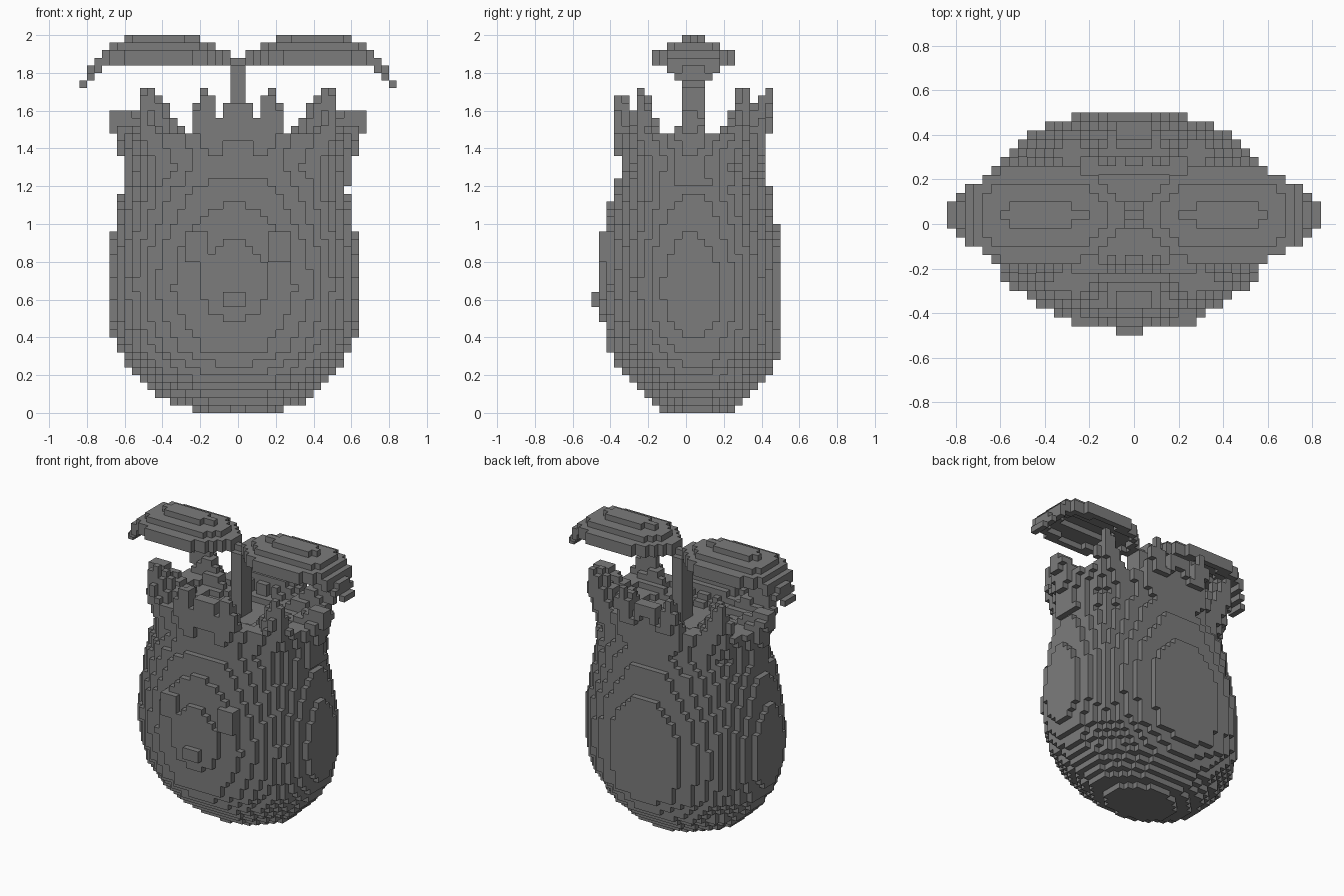
import bpy, bmesh, math

V = 0.04  # cube size
if "Cube" in bpy.data.objects:
    bpy.data.objects.remove(bpy.data.objects["Cube"], do_unlink=True)

grey = bpy.data.materials.new("plain_grey")
grey.use_nodes = True
colour = (0.2, 0.2, 0.2, 1)
grey.diffuse_color = colour
grey.node_tree.nodes["Principled BSDF"].inputs["Base Color"].default_value = colour

SIDES = [(1, 0, 0), (-1, 0, 0), (0, 1, 0), (0, -1, 0), (0, 0, 1), (0, 0, -1)]


def build_cubes(name, inside):
    """Fill the grid with cubes wherever inside(x, y, z) holds; keep the outer skin."""
    def centre(c):
        return (c[0] + 0.5) * V, c[1] * V, (c[2] + 0.5) * V

    cells = {(i, j, k) for i in range(-21, 21) for j in range(-12, 13)
             for k in range(50) if inside(*centre((i, j, k)))}
    bm = bmesh.new()
    corners = {}

    def corner(key):
        if key not in corners:
            corners[key] = bm.verts.new((key[0] * V, (key[1] - 0.5) * V, key[2] * V))
        return corners[key]

    for c in cells:
        for d in SIDES:
            if tuple(a + b for a, b in zip(c, d)) in cells:
                continue
            axis = next(n for n in range(3) if d[n])
            u, w = (axis + 1) % 3, (axis + 2) % 3
            ring = []
            for du, dw in ((0, 0), (1, 0), (1, 1), (0, 1)):
                key = list(c)
                key[axis] += d[axis] > 0
                key[u] += du
                key[w] += dw
                ring.append(corner(tuple(key)))
            bm.faces.new(ring if d[axis] > 0 else ring[::-1])
    mesh = bpy.data.meshes.new(name)
    bm.to_mesh(mesh)
    bm.free()
    mesh.materials.append(grey)
    obj = bpy.data.objects.new(name, mesh)
    bpy.context.collection.objects.link(obj)
    return obj


def box(x0, x1, y0, y1, z0, z1):
    return lambda x, y, z: x0 < x < x1 and y0 < y < y1 and z0 < z < z1


# Bulb outline: height, half width, half depth
PROFILE = [(0.02, 0.24, 0.185), (0.06, 0.36, 0.25), (0.10, 0.42, 0.29),
           (0.18, 0.51, 0.37), (0.26, 0.57, 0.415), (0.34, 0.62, 0.462),
           (0.42, 0.648, 0.47), (0.54, 0.67, 0.485), (0.66, 0.677, 0.49),
           (0.78, 0.67, 0.485), (0.90, 0.648, 0.473), (1.02, 0.63, 0.445),
           (1.18, 0.60, 0.42), (1.30, 0.59, 0.38), (1.44, 0.63, 0.40),
           (1.56, 0.665, 0.425), (2.0, 0.665, 0.425)]


def polar(x, y, z):
    """Radius (1 at the outline) and angle of a point in the bulb's cross-section."""
    cx = -0.02 if 0.08 < z < 1.2 else 0
    cy = 0.03 + 0.05 * max(0, 0.66 - z)
    for (z0, a0, b0), (z1, a1, b1) in zip(PROFILE, PROFILE[1:]):
        if z0 <= z + 1e-6 and z <= z1:
            t = (z - z0) / (z1 - z0)
            px = (x - cx) / (a0 + t * (a1 - a0))
            py = (y - cy) / (b0 + t * (b1 - b0))
            break
    r, angle = math.hypot(px, py), math.atan2(py, px)
    angle -= 0.1 * math.sin(2 * angle)  # crowd the petals towards front and back
    flute = 0.035 * min(1, max(0, (z - 1.2) / 0.2))
    return r / (1 + flute * math.cos(10 * angle)), angle


def body(x, y, z):
    return z < 1.40 and polar(x, y, z)[0] < 1


# Ten ragged petals around a bowl-shaped rim, lower at the sides
def crown(x, y, z):
    r, angle = polar(x, y, z)
    if z < 1.36 or r >= 1:
        return False
    wave = (0.5 + 0.5 * math.cos(10 * angle)) ** 3
    near_middle = 0.65 if abs(math.cos(angle)) < 0.18 else 0
    peak = 0.13 + 0.10 * min(1, abs(math.sin(angle)) * 1.8)
    slope = min(1, max(0, (r - 0.45) / 0.4))
    return z < 1.40 + slope * (0.08 + peak * max(wave, near_middle))


# Thin drooping leaf, domed along its length and across its width
def leaf(side):
    def inside(x, y, z):
        s = (side * x - 0.43) / 0.43
        if abs(s) >= 1:
            return False
        dy = abs(y - 0.04) / 0.24
        if dy > max(0.22, (1 - s * s) ** 0.85):
            return False
        top = 1.99 - (0.35 if s > 0 else 0.15) * s ** 4 - 0.1 * dy ** 1.5
        return max(top - 0.075, 1.72) < z < top
    return inside


build_cubes("body", body)
build_cubes("crown", crown)
build_cubes("stem", box(-0.04, 0.04, -0.02, 0.10, 1.36, 1.84))
for side, label in ((1, "left"), (-1, "right")):
    build_cubes("leaf_" + label, leaf(side))
    build_cubes("eye_" + label,
                lambda x, y, z: box(0.16, 0.28, -0.46, -0.34, 0.8, 0.96)(side * x, y, z))

build_cubes("nose", box(-0.08, 0.04, -0.5, -0.4, 0.56, 0.64))
